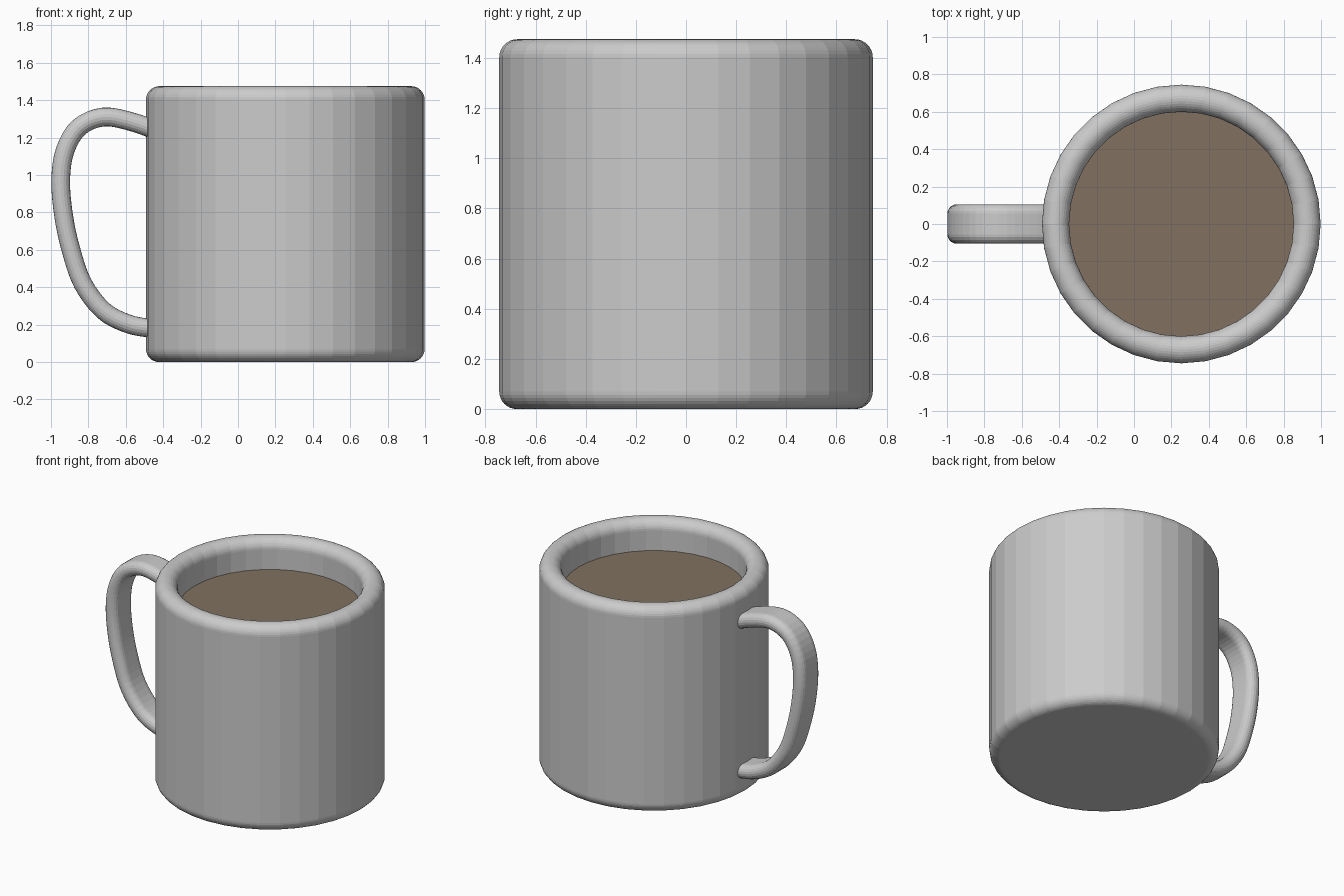
import bpy, bmesh
from math import sin, cos, pi, radians
from mathutils import Vector

if "Cube" in bpy.data.objects:
    bpy.data.objects.remove(bpy.data.objects["Cube"])

CX, R, H, SIDES = 0.253, 0.745, 1.475, 36
INNER, FILLET, LEVEL = 0.60, 0.07, 1.26


def finish(name, bm):
    bmesh.ops.recalc_face_normals(bm, faces=bm.faces)
    mesh = bpy.data.meshes.new(name)
    bm.to_mesh(mesh)
    bm.free()
    obj = bpy.data.objects.new(name, mesh)
    bpy.context.collection.objects.link(obj)
    return obj


def loft(name, rings):
    """Skin closed rings of points and cap both ends."""
    bm = bmesh.new()
    loops = [[bm.verts.new(p) for p in ring] for ring in rings]
    n = len(loops[0])
    for a, b in zip(loops, loops[1:]):
        for i in range(n):
            j = (i + 1) % n
            bm.faces.new((a[i], a[j], b[j], b[i]))
    bm.faces.new(loops[0])
    bm.faces.new(loops[-1])
    return finish(name, bm)


def circle(r, z):
    return [(CX + r * cos(2 * pi * i / SIDES), r * sin(2 * pi * i / SIDES), z)
            for i in range(SIDES)]


def arc(cx, cy, r, start, end, steps):
    return [(cx + r * cos(radians(start + (end - start) * i / steps)),
             cy + r * sin(radians(start + (end - start) * i / steps)))
            for i in range(steps + 1)]


# Cup: rounded foot, straight wall, rounded rim, hollow inside
half_wall = (R - INNER) / 2
profile = (arc(R - FILLET, FILLET, FILLET, -90, 0, 8)
           + arc(R - half_wall, H - half_wall, half_wall, 0, 180, 16)
           + [(INNER, 0.12)])
loft("cup_body", [circle(r, z) for r, z in profile])

# Drink surface
drink = loft("drink", [circle(INNER + 0.01, LEVEL - 0.04), circle(INNER + 0.01, LEVEL)])
brown = bpy.data.materials.new("drink_brown")
brown.diffuse_color = (0.22, 0.165, 0.118, 1)
brown.use_nodes = True
brown.node_tree.nodes["Principled BSDF"].inputs["Base Color"].default_value = brown.diffuse_color
drink.data.materials.append(brown)

# Handle: pill section swept along a smooth path in the xz plane
path = [Vector(p) for p in (
    (-0.30, 1.18), (-0.43, 1.235), (-0.57, 1.285), (-0.72, 1.31), (-0.85, 1.255),
    (-0.925, 1.13), (-0.948, 0.97), (-0.932, 0.78), (-0.893, 0.60), (-0.83, 0.42),
    (-0.72, 0.275), (-0.59, 0.205), (-0.46, 0.18), (-0.30, 0.17))]
samples = []
for p0, p1, p2, p3 in zip(path, path[1:], path[2:], path[3:]):
    for k in range(4):
        t = k / 4
        samples.append(0.5 * (2 * p1 + (p2 - p0) * t
                              + (2 * p0 - 5 * p1 + 4 * p2 - p3) * t * t
                              + (3 * p1 - p0 - 3 * p2 + p3) * t ** 3))
samples.append(path[-2])

T, W = 0.05, 0.105
section = arc(W - T, 0, T, -90, 90, 10) + arc(T - W, 0, T, 90, 270, 10)
rings = []
for i, c in enumerate(samples):
    d = (samples[min(i + 1, len(samples) - 1)] - samples[max(i - 1, 0)]).normalized()
    rings.append([(c.x - d.y * v, y, c.y + d.x * v) for y, v in section])
loft("handle", rings)
